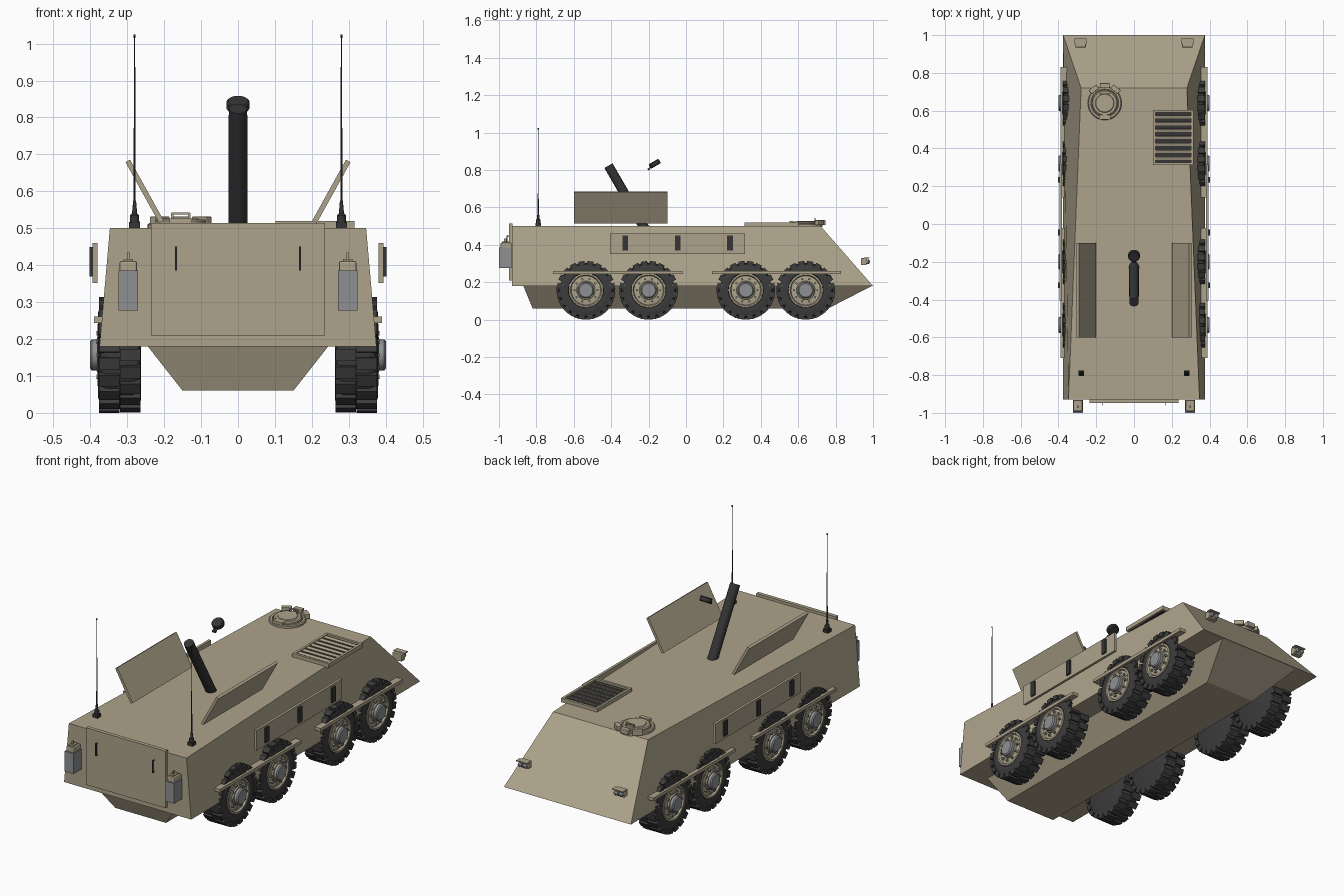
import bpy, bmesh, math
from mathutils import Matrix, Vector

if "Cube" in bpy.data.objects:
    bpy.data.objects.remove(bpy.data.objects["Cube"])


def mat(name, c):
    m = bpy.data.materials.new(name)
    m.diffuse_color = (*c, 1)
    m.use_nodes = True
    m.node_tree.nodes["Principled BSDF"].inputs["Base Color"].default_value = m.diffuse_color
    return m


TAN = mat("tan_paint", (0.42, 0.37, 0.26))
DARK = mat("dark_metal", (0.035, 0.035, 0.037))
RUBBER = mat("rubber", (0.045, 0.045, 0.047))
STEEL = mat("steel", (0.27, 0.28, 0.29))


def finish(name, bm, m, smooth=False):
    bmesh.ops.recalc_face_normals(bm, faces=bm.faces)
    me = bpy.data.meshes.new(name)
    bm.to_mesh(me)
    bm.free()
    me.materials.append(m)
    o = bpy.data.objects.new(name, me)
    bpy.context.collection.objects.link(o)
    if smooth:
        bpy.ops.object.select_all(action='DESELECT')
        o.select_set(True)
        bpy.context.view_layer.objects.active = o
        bpy.ops.object.shade_smooth_by_angle(angle=math.radians(35))
    return o


def add_box(bm, c, s, rot=Matrix()):
    bmesh.ops.create_cube(bm, size=1, matrix=Matrix.Translation(c) @ rot @ Matrix.Diagonal((*s, 1)))


def box(name, c, s, m=TAN, rot=Matrix(), bevel=0):
    bm = bmesh.new()
    add_box(bm, c, s, rot)
    if bevel:
        bmesh.ops.bevel(bm, geom=bm.edges[:], offset=bevel, segments=2, affect='EDGES', profile=0.5)
    return finish(name, bm, m)


def lathe(name, prof, m, loc, axis=(0, 0, 1), n=32):
    """Revolve (distance along axis, radius) points, with capped ends."""
    bm = bmesh.new()
    rings = [[bm.verts.new((r * math.cos(2 * math.pi * i / n), r * math.sin(2 * math.pi * i / n), h))
              for i in range(n)] for h, r in prof]
    for a, b in zip(rings, rings[1:]):
        for i in range(n):
            bm.faces.new((a[i], a[(i + 1) % n], b[(i + 1) % n], b[i]))
    bm.faces.new(rings[0])
    bm.faces.new(rings[-1])
    q = Vector((0, 0, 1)).rotation_difference(Vector(axis)).to_matrix().to_4x4()
    bm.transform(Matrix.Translation(loc) @ q)
    return finish(name, bm, m, True)


def hull(name, bottom, top):
    """Eight-point tapered body; each level is (y_rear, half_rear, y_front, half_front, z)."""
    bm = bmesh.new()
    q = []
    for yr, wr, yf, wf, z in (bottom, top):
        q.append([bm.verts.new(p) for p in ((-wr, yr, z), (wr, yr, z), (wf, yf, z), (-wf, yf, z))])
    for i in range(4):
        j = (i + 1) % 4
        bm.faces.new((q[0][i], q[0][j], q[1][j], q[1][i]))
    bm.faces.new(q[0])
    bm.faces.new(q[1])
    return finish(name, bm, TAN)


# Body
hull("upper_hull", (-0.93, 0.375, 1.0, 0.375, 0.18), (-0.93, 0.347, 0.72, 0.28, 0.50))
hull("lower_hull", (-0.82, 0.15, 0.76, 0.15, 0.06), (-0.87, 0.245, 0.995, 0.245, 0.181))


# Wheels: tyre, staggered lugs, rim, hub and bolts
def wheel(s, y):
    c = (0, y, 0.157)
    ax = (s, 0, 0)
    lathe("tyre", [(0.262, 0.12), (0.268, 0.138), (0.285, 0.147), (0.355, 0.147), (0.371, 0.138),
                   (0.379, 0.115), (0.376, 0.094), (0.362, 0.09)], RUBBER, c, ax, 40)
    bm = bmesh.new()
    for row in (0, 1):
        for i in range(20):
            a = 2 * math.pi * (i + row * 0.5) / 20
            rot = Matrix.Rotation(a, 4, 'X')
            x = s * (0.292 + row * 0.057)
            pos = Vector(c) + rot @ Vector((x, 0, 0.144))
            add_box(bm, pos, (0.056, 0.033, 0.025), rot)
    finish("tyre_lugs", bm, RUBBER)
    lathe("wheel_rim", [(0.35, 0.092), (0.378, 0.092), (0.38, 0.083), (0.371, 0.078), (0.374, 0.05),
                        (0.382, 0.048)], TAN, c, ax)
    lathe("wheel_hub", [(0.37, 0.043), (0.396, 0.042), (0.401, 0.036)], STEEL, c, ax, 24)
    bm = bmesh.new()
    for i in range(10):
        a = 2 * math.pi * i / 10
        add_box(bm, (s * 0.376, y + 0.062 * math.cos(a), 0.157 + 0.062 * math.sin(a)),
                (0.014, 0.01, 0.01), Matrix.Rotation(a, 4, 'X'))
    finish("wheel_bolts", bm, STEEL)


for s in (-1, 1):
    for y in (-0.535, -0.20, 0.32, 0.64):
        wheel(s, y)
    for y in (-0.365, 0.485):
        box("fender", (s * 0.372, y, 0.252), (0.036, 0.69, 0.017))
    # Side panel with vision slits
    box("side_panel", (s * 0.387, -0.045, 0.406), (0.014, 0.72, 0.108))
    for y in (-0.325, -0.045, 0.235):
        box("vision_slit", (s * 0.394, y, 0.409), (0.016, 0.03, 0.08), DARK)
    # Folded-out roof door
    box("roof_door", (s * 0.253, -0.35, 0.60), (0.014, 0.50, 0.188), TAN,
        Matrix.Rotation(s * math.radians(29), 4, 'Y'))
    # Antenna
    box("antenna_foot", (s * 0.28, -0.79, 0.508), (0.03, 0.03, 0.018), DARK)
    lathe("antenna_base", [(0.51, 0.013), (0.535, 0.012), (0.54, 0.007), (0.575, 0.004)], DARK,
          (s * 0.28, -0.79, 0), n=12)
    lathe("antenna_rod", [(0.56, 0.003), (1.015, 0.0015), (1.016, 0.003), (1.024, 0.003)], DARK,
          (s * 0.28, -0.79, 0), n=8)
    # Fuel can in its holder on the end wall
    box("fuel_can", (s * 0.297, -0.962, 0.349), (0.048, 0.06, 0.125), TAN, bevel=0.006)
    box("can_holder", (s * 0.297, -0.966, 0.331), (0.053, 0.068, 0.108), STEEL)
    box("can_handle", (s * 0.297, -0.965, 0.413), (0.025, 0.04, 0.008))
    box("can_spout", (s * 0.297, -0.967, 0.424), (0.007, 0.012, 0.022))
    # Headlight
    box("headlight_box", (s * 0.283, 0.95, 0.31), (0.056, 0.03, 0.038), TAN, bevel=0.004)
    box("headlight_hood", (s * 0.283, 0.967, 0.329), (0.064, 0.03, 0.005))
    for dx in (-0.014, 0.014):
        lathe("headlight_lens", [(0, 0.013), (0.015, 0.012), (0.021, 0.005)], STEEL,
              (s * 0.283 + dx, 0.962, 0.31), (0, 1, 0), 16)
    # Door handle
    box("door_handle", (s * 0.168, -0.957, 0.418), (0.005, 0.006, 0.066), DARK)
    for z in (0.388, 0.448):
        box("handle_post", (s * 0.168, -0.95, z), (0.005, 0.014, 0.005), DARK)

# Large end door
box("end_door", (0, -0.937, 0.362), (0.47, 0.02, 0.304))

# Mortar barrel and detached muzzle collar
d = Vector((0, -0.5, 0.866))
lathe("mortar_barrel", [(-0.02, 0.026), (0.385, 0.025)], DARK, (0, -0.222, 0.49), d)
lathe("muzzle_collar", [(-0.014, 0.027), (-0.009, 0.031), (0.009, 0.031), (0.013, 0.027)], DARK,
      (0, -0.168, 0.834), d)
box("collar_lug", (0, -0.198, 0.806), (0.02, 0.014, 0.01), DARK, Matrix.Rotation(math.radians(30), 4, 'X'))

# Crew hatch with periscopes
H = (-0.155, 0.64, 0)
lathe("hatch_ring", [(0.495, 0.09), (0.51, 0.09), (0.514, 0.085), (0.514, 0.074), (0.506, 0.072)], TAN, H, n=40)
lathe("hatch_lid", [(0.50, 0.069), (0.519, 0.069), (0.524, 0.063), (0.524, 0.05), (0.527, 0.047)], TAN, H, n=40)
box("hatch_handle", (-0.155, 0.69, 0.54), (0.05, 0.007, 0.006), TAN)
for x in (-0.178, -0.132):
    box("hatch_handle_post", (x, 0.69, 0.53), (0.006, 0.007, 0.022), TAN)
box("hatch_hinge", (-0.155, 0.565, 0.519), (0.06, 0.022, 0.016), TAN)
for a in (-38, 0, 38):
    r = Matrix.Rotation(math.radians(a), 4, 'Z')
    box("periscope", Vector(H) + r @ Vector((0, 0.093, 0.519)), (0.05, 0.026, 0.026), TAN, r, 0.003)

# Engine grille
box("grille_bed", (0.208, 0.457, 0.503), (0.20, 0.27, 0.012), DARK)
for x in (0.108, 0.309):
    box("grille_frame_side", (x, 0.457, 0.508), (0.013, 0.29, 0.022))
for y in (0.32, 0.596):
    box("grille_frame_end", (0.208, y, 0.508), (0.213, 0.013, 0.022))
for i in range(7):
    box("grille_slat", (0.208, 0.348 + i * 0.0365, 0.513), (0.19, 0.016, 0.004), TAN,
        Matrix.Rotation(math.radians(20), 4, 'X'))
